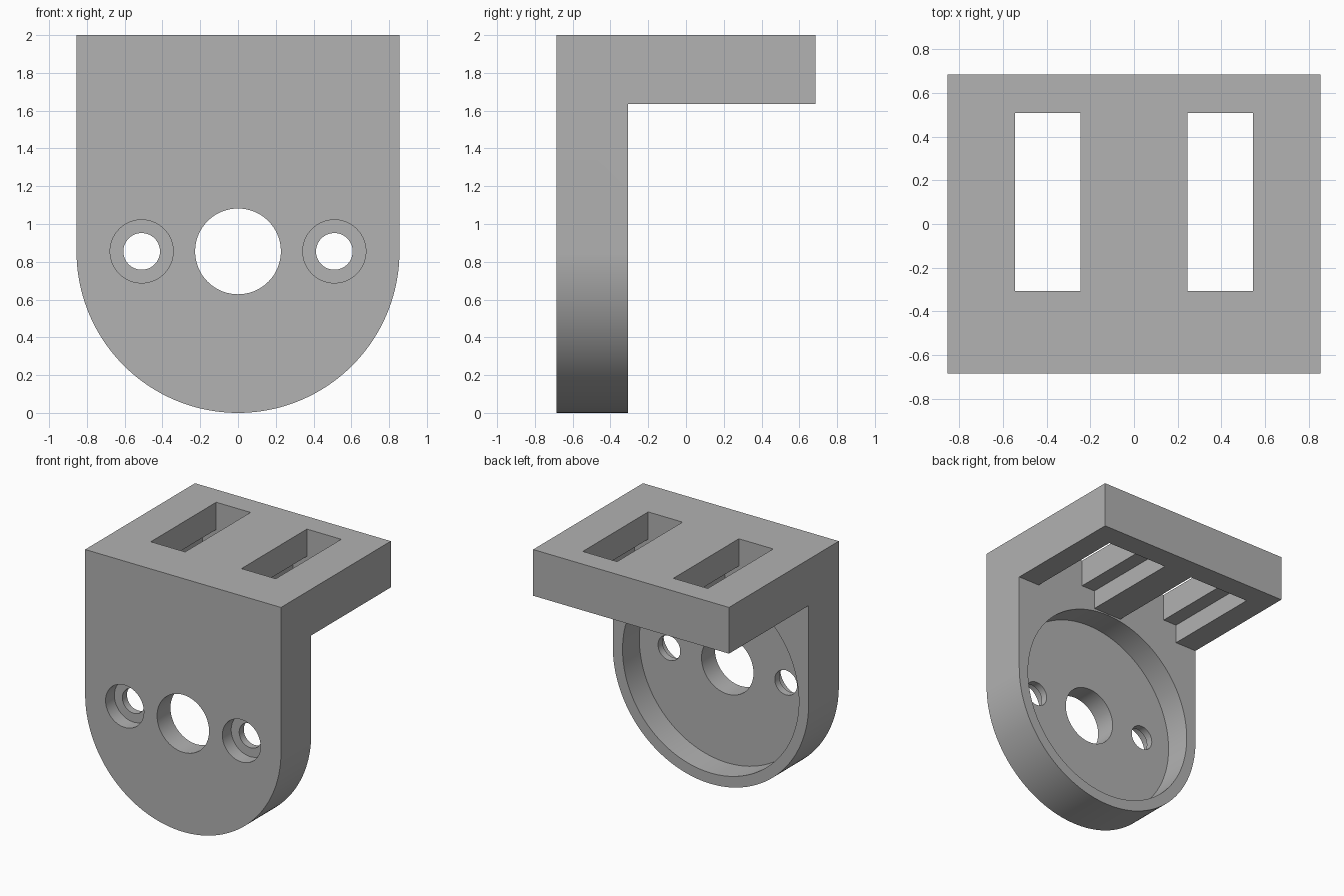
import bpy
import bmesh
from math import cos, sin, pi
from mathutils import Matrix, Vector

if "Cube" in bpy.data.objects:
    bpy.data.objects.remove(bpy.data.objects["Cube"], do_unlink=True)

R = 0.855          # half width and bottom rounding
FRONT, BACK = -0.685, 0.685
WALL = -0.308      # rear face of the upright plate
TOP, UNDER = 2.0, 1.635
SEGMENTS = 128

grey = bpy.data.materials.new("plain grey")
grey.use_nodes = True
colour = (0.445, 0.445, 0.445, 1)
grey.diffuse_color = colour
grey.node_tree.nodes["Principled BSDF"].inputs["Base Color"].default_value = colour


def make_object(name, bm):
    bmesh.ops.recalc_face_normals(bm, faces=bm.faces)
    mesh = bpy.data.meshes.new(name)
    bm.to_mesh(mesh)
    bm.free()
    mesh.materials.append(grey)
    obj = bpy.data.objects.new(name, mesh)
    bpy.context.collection.objects.link(obj)
    return obj


def box(name, x0, x1, y0, y1, z0, z1):
    bm = bmesh.new()
    centre = Vector((x0 + x1, y0 + y1, z0 + z1)) / 2
    size = Matrix.Diagonal((x1 - x0, y1 - y0, z1 - z0, 1))
    bmesh.ops.create_cube(bm, size=1, matrix=Matrix.Translation(centre) @ size)
    return make_object(name, bm)


def cylinder(name, x, radius, y0, y1):
    bm = bmesh.new()
    place = Matrix.Translation((x, (y0 + y1) / 2, R)) @ Matrix.Rotation(pi / 2, 4, "X")
    bmesh.ops.create_cone(bm, cap_ends=True, segments=SEGMENTS, radius1=radius,
                          radius2=radius, depth=y1 - y0, matrix=place)
    return make_object(name, bm)


def cut(target, cutter):
    mod = target.modifiers.new("cut", "BOOLEAN")
    mod.operation = "DIFFERENCE"
    mod.solver = "EXACT"
    mod.object = cutter
    bpy.context.view_layer.objects.active = target
    bpy.ops.object.modifier_apply(modifier=mod.name)
    bpy.data.objects.remove(cutter, do_unlink=True)


# Body: round-bottomed outline drawn on the front and extruded to the back
bm = bmesh.new()
outline = [(R, TOP), (-R, TOP)]
for i in range(SEGMENTS + 1):
    a = pi + pi * i / SEGMENTS
    outline.append((R * cos(a), R + R * sin(a)))
face = bm.faces.new([bm.verts.new((x, FRONT, z)) for x, z in outline])
extruded = bmesh.ops.extrude_face_region(bm, geom=[face])["geom"]
bmesh.ops.translate(bm, vec=(0, BACK - FRONT, 0),
                    verts=[v for v in extruded if isinstance(v, bmesh.types.BMVert)])
bracket = make_object("bracket", bm)

# Clear the space under the shelf, leaving the upright plate
cut(bracket, box("shelf_clearance", -1, 1, WALL, 1, -1, UNDER))

# Round pocket in the rear and centre bore
cut(bracket, cylinder("rear_pocket", 0, 0.77, WALL - 0.21, 0))
cut(bracket, cylinder("centre_bore", 0, 0.227, -1, 0))

for side in (-1, 1):
    # Counterbored screw holes
    cut(bracket, cylinder("screw_hole", side * 0.51, 0.097, -1, 0))
    cut(bracket, cylinder("counterbore", side * 0.51, 0.167, -1, FRONT + 0.11))
    # Shelf slots, with a wider groove on the underside
    x = side * 0.396
    cut(bracket, box("slot", x - 0.15, x + 0.15, WALL, 0.508, 1.5, 2.2))
    cut(bracket, box("slot_groove", x - 0.27, x + 0.27, WALL, 0.508, 1.5, 1.785))

# Smooth curved walls, sharp edges kept
bpy.ops.object.select_all(action="DESELECT")
bracket.select_set(True)
bpy.context.view_layer.objects.active = bracket
bpy.ops.object.shade_smooth_by_angle(angle=pi / 6)
